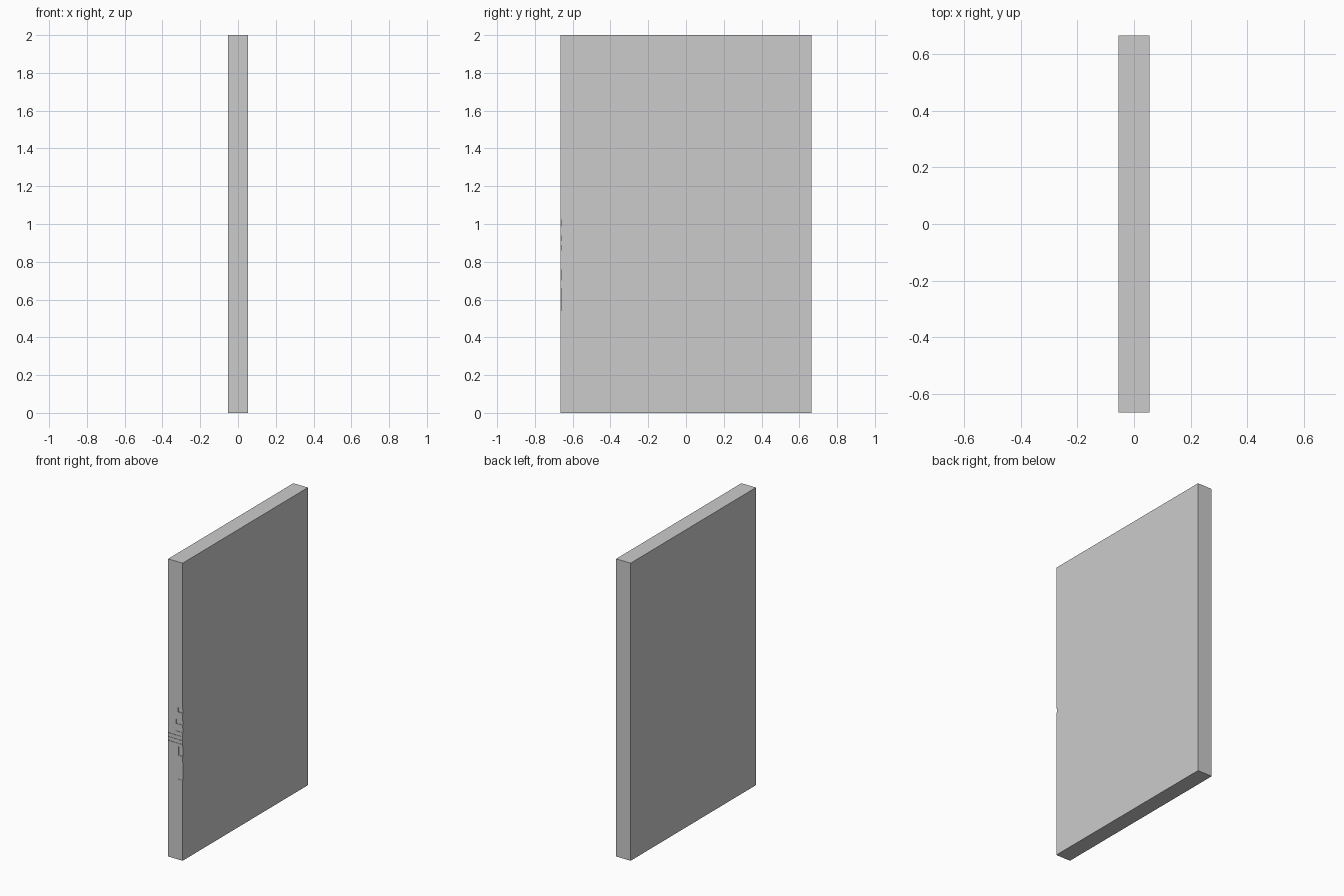
import bpy, bmesh

if "Cube" in bpy.data.objects:
    bpy.data.objects.remove(bpy.data.objects["Cube"])

HX, HY, H = 0.054, 0.665, 2.0


def box(name, x0, x1, y0, y1, z0, z1):
    bm = bmesh.new()
    bmesh.ops.create_cube(bm, size=1)
    for v in bm.verts:
        v.co.x = x1 if v.co.x > 0 else x0
        v.co.y = y1 if v.co.y > 0 else y0
        v.co.z = z1 if v.co.z > 0 else z0
    mesh = bpy.data.meshes.new(name)
    bm.to_mesh(mesh)
    bm.free()
    obj = bpy.data.objects.new(name, mesh)
    bpy.context.collection.objects.link(obj)
    return obj


# Thick upright panel, split by a centre line along its narrow edges
panel = box("panel", -HX, HX, -HY, HY, 0, H)
bm = bmesh.new()
bm.from_mesh(panel.data)
bmesh.ops.bisect_plane(bm, geom=bm.verts[:] + bm.edges[:] + bm.faces[:],
                       plane_co=(0, 0, 0), plane_no=(1, 0, 0))
bm.to_mesh(panel.data)
bm.free()

# Shallow chips and slits worn into the front edge: x0, x1, z0, z1, depth
chips = [
    (0.025, 0.06, 0.70, 0.76, 0.004),
    (0.015, 0.06, 0.54, 0.66, 0.002),
    (0.000, 0.06, 0.86, 0.89, 0.003),
    (0.005, 0.06, 0.91, 0.94, 0.003),
    (0.020, 0.06, 0.99, 1.02, 0.006),
]
chips += [(-0.05, 0.045, 0.78 + 0.026 * i, 0.786 + 0.026 * i, 0.003) for i in range(3)]
for i, (x0, x1, z0, z1, d) in enumerate(chips):
    cutter = box(f"chip_cutter_{i}", x0, x1, -HY - 0.02, -HY + d, z0, z1)
    cutter.hide_render = True
    cutter.hide_set(True)
    cut = panel.modifiers.new(f"chip_{i}", 'BOOLEAN')
    cut.operation = 'DIFFERENCE'
    cut.solver = 'EXACT'
    cut.object = cutter
